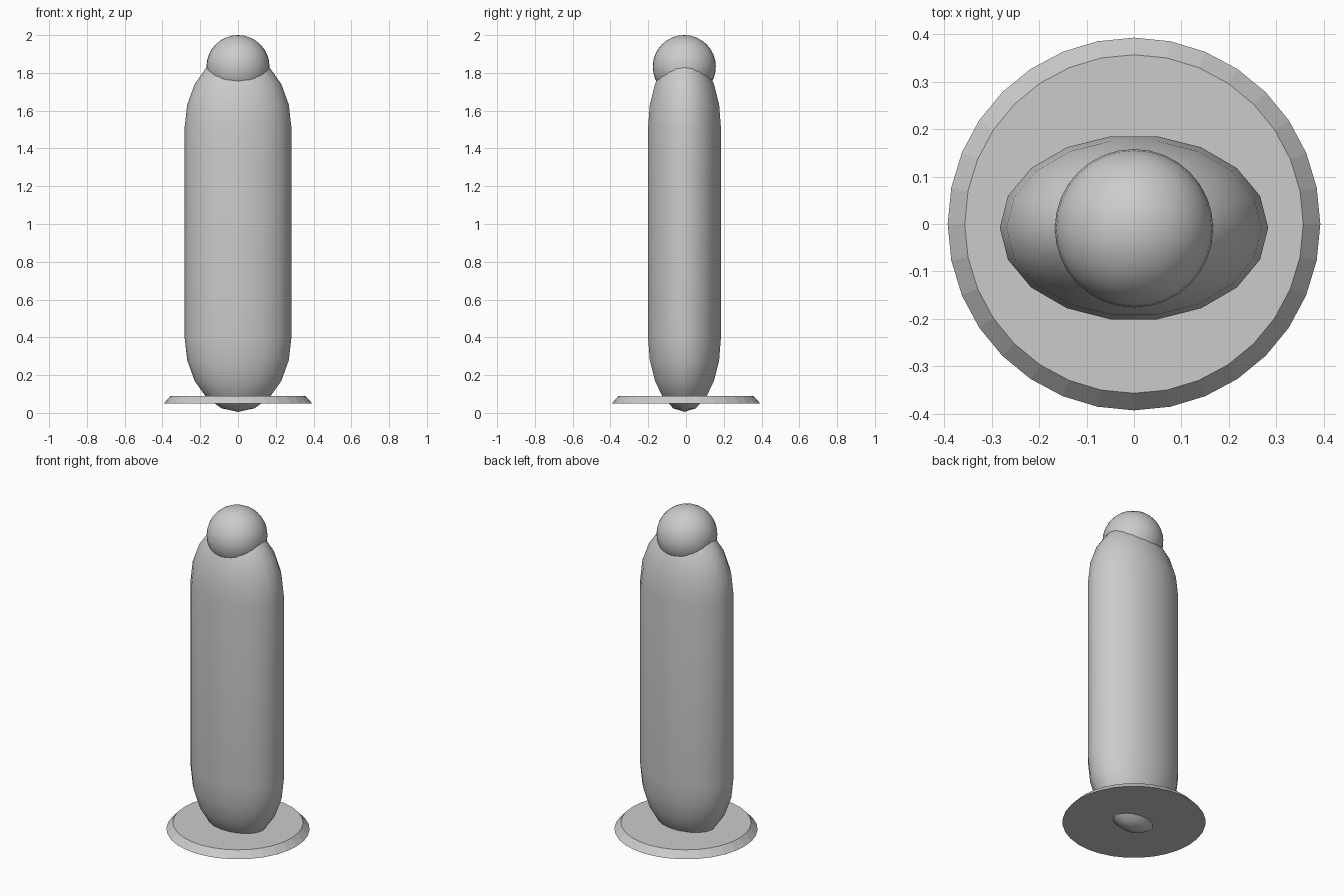
import bpy, bmesh, math

if "Cube" in bpy.data.objects:
    bpy.data.objects.remove(bpy.data.objects["Cube"])


def lathe(name, profile, sides, sx=1.0, sy=1.0, y=0.0):
    """Stack rings of (radius, z); radius 0 closes to a pole, open ends are capped."""
    bm = bmesh.new()
    rings = []
    for r, z in profile:
        if r < 1e-6:
            rings.append([bm.verts.new((0, y, z))])
        else:
            rings.append([bm.verts.new((r * sx * math.cos(a), y + r * sy * math.sin(a), z))
                          for a in (2 * math.pi * i / sides for i in range(sides))])
    for lo, hi in zip(rings, rings[1:]):
        for i in range(sides):
            j = (i + 1) % sides
            quad = [lo[i % len(lo)], lo[j % len(lo)], hi[j % len(hi)], hi[i % len(hi)]]
            bm.faces.new(list(dict.fromkeys(quad)))
    for ring in (rings[0], rings[-1]):
        if len(ring) > 1:
            bm.faces.new(ring)
    bmesh.ops.recalc_face_normals(bm, faces=bm.faces)
    mesh = bpy.data.meshes.new(name)
    bm.to_mesh(mesh)
    bm.free()
    obj = bpy.data.objects.new(name, mesh)
    bpy.context.collection.objects.link(obj)
    return obj


def smooth(obj, degrees):
    bpy.ops.object.select_all(action='DESELECT')
    obj.select_set(True)
    bpy.context.view_layer.objects.active = obj
    bpy.ops.object.shade_smooth_by_angle(angle=math.radians(degrees))


# Base: thin disc with a sloped rim
lathe("base_disc", [(0.393, 0.05), (0.357, 0.09)], 32)

# Body: flattened 18-sided capsule with domed ends
STEPS, DOME, LOW, HIGH = 5, 0.397, 0.402, 1.508
angles = [math.pi / 2 * i / STEPS for i in range(STEPS + 1)]
top = [(math.cos(a), HIGH + DOME * math.sin(a)) for a in angles]
bottom = [(r, LOW + HIGH - z) for r, z in reversed(top)]
body = lathe("body", bottom + top, 18, 0.283, 0.196, -0.008)
smooth(body, 50)

# Head: ball set into the top of the body
bpy.ops.mesh.primitive_uv_sphere_add(segments=32, ring_count=16, radius=0.167,
                                     location=(0, -0.009, 1.833))
head = bpy.context.object
head.name = "head"
smooth(head, 40)
